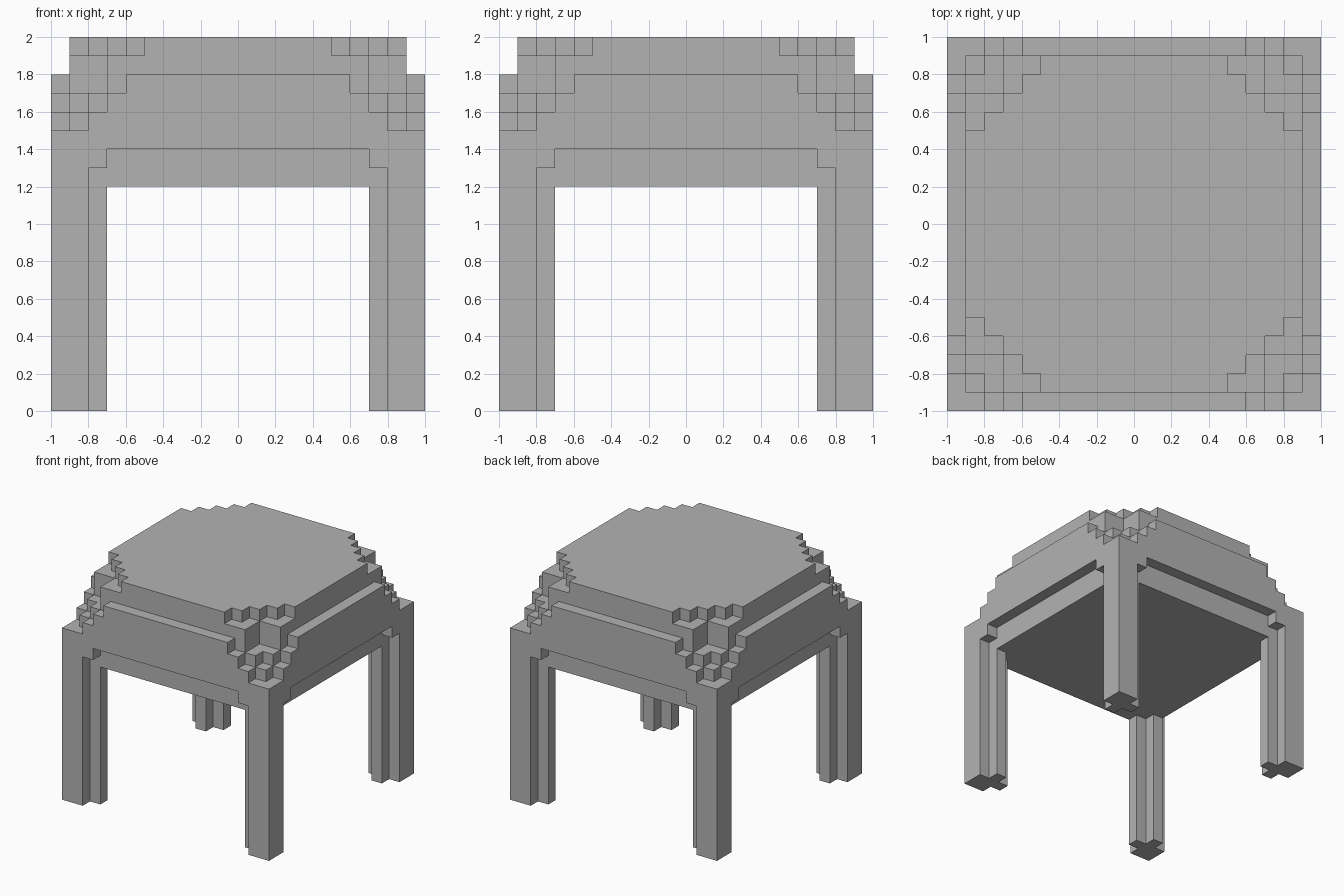
import bpy
import bmesh
from mathutils import Vector

CELL = 0.1   # edge of one block
N = 20       # blocks along each side

if "Cube" in bpy.data.objects:
    bpy.data.objects.remove(bpy.data.objects["Cube"], do_unlink=True)

grey = bpy.data.materials.new("plain grey")
grey.use_nodes = True
GREY = (0.45, 0.45, 0.45, 1)
grey.diffuse_color = GREY
grey.node_tree.nodes["Principled BSDF"].inputs["Base Color"].default_value = GREY


def top_level(a, b):
    """Height in blocks of the rounded seat; a <= b count in from the two sides."""
    if a == 0:                                # outer rim, stepping down to the corner
        return 15 + min(max(b - 1, 0), 3)
    if a + b >= 6:                            # flat sitting surface
        return 20
    if b >= 3:                                # lip just below it
        return 19
    return 16 if b == 1 else 17               # corner nook


def solid(x, y, z):
    if not (0 <= x < N and 0 <= y < N and 0 <= z < N):
        return False
    a, b = sorted((min(x, N - 1 - x), min(y, N - 1 - y)))
    leg = b <= 1 or (a == 1 and b == 2)       # leg with notched edges
    if z < 12:
        return leg
    if z < 14:                                # recessed apron and small brackets
        return leg or a >= 1 or (z == 13 and b == 2)
    return z < top_level(a, b)


def build(name, xs, ys, zs):
    """Skin the exposed block sides in the given ranges, then merge flat areas."""
    bm = bmesh.new()
    for x in xs:
        for y in ys:
            for z in zs:
                if not solid(x, y, z):
                    continue
                centre = Vector((x, y, z)) + Vector((0.5, 0.5, 0.5))
                for axis in range(3):
                    for sign in (-1, 1):
                        n = Vector((0, 0, 0))
                        n[axis] = sign
                        if solid(x + int(n.x), y + int(n.y), z + int(n.z)):
                            continue
                        u = Vector((n.y, n.z, n.x))
                        v = n.cross(u)
                        corners = (u + v, v - u, -u - v, u - v)
                        bm.faces.new([bm.verts.new(
                            (centre + (n + c) / 2 - Vector((N / 2, N / 2, 0))) * CELL)
                            for c in corners])
    bmesh.ops.remove_doubles(bm, verts=bm.verts, dist=CELL / 100)
    bmesh.ops.dissolve_limit(bm, angle_limit=0.01, verts=bm.verts, edges=bm.edges)
    mesh = bpy.data.meshes.new(name)
    bm.to_mesh(mesh)
    bm.free()
    mesh.materials.append(grey)
    bpy.context.collection.objects.link(bpy.data.objects.new(name, mesh))


# Four legs
low, high, full = range(N // 2), range(N // 2, N), range(N)
for side, xs in (("right", low), ("left", high)):
    for end, ys in (("front", low), ("back", high)):
        build(f"{end}_{side}_leg", xs, ys, range(12))

# Apron and rounded seat
build("seat", full, full, range(12, N))
